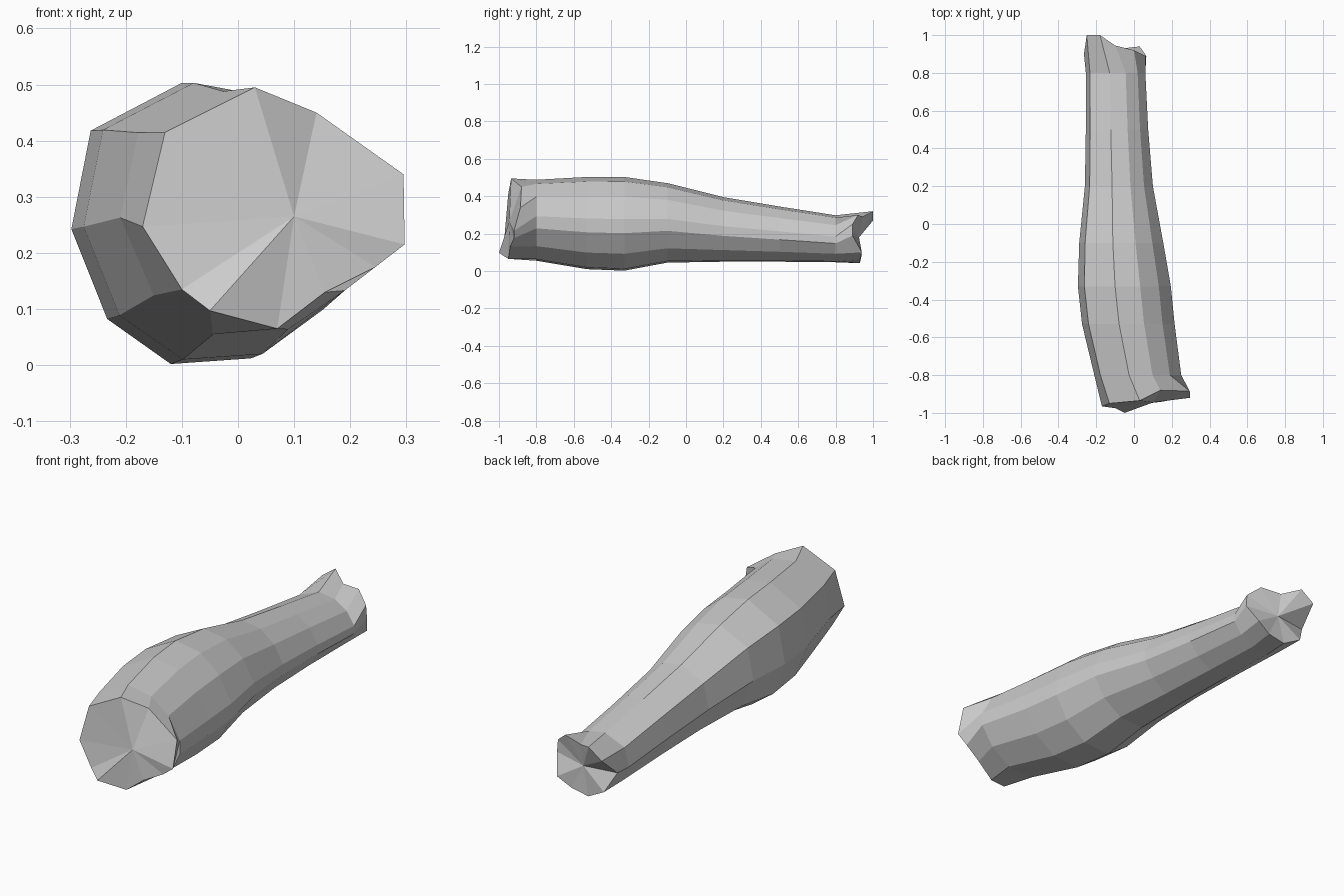
import bpy, bmesh

# Front rim (x, y, z), eleven corners starting at the left side, going over the top
FRONT = [(-.17, -.965, .247), (-.13, -.95, .415), (.03, -.935, .495), (.14, -.88, .45),
         (.295, -.885, .34), (.297, -.92, .215), (.245, -.92, .175), (.155, -.94, .13),
         (.07, -.95, .065), (-.05, -1.0, .097), (-.10, -.975, .135)]
# Ragged back rim, same corner order
BACK = [(-.265, .90, .18), (-.25, 1.0, .27), (-.18, 1.0, .32), (-.10, .945, .29),
        (0, .92, .30), (.06, .89, .25), (.065, .89, .19), (.03, .94, .10),
        (-.04, .93, .06), (-.13, .93, .042), (-.22, .94, .09)]
# Cross-section of the body in a unit box
PROFILE = [(0, .48), (.07, .83), (.40, 1), (.67, .95), (.87, .79), (1, .55),
           (1, .40), (.87, .18), (.65, .02), (.36, 0), (.13, .16)]
# Body stations: y, left, right, bottom, top
STATIONS = [(-.80, -.21, .25, .055, .488), (-.53, -.275, .215, .01, .503),
            (-.33, -.297, .195, .002, .503), (-.10, -.29, .155, .045, .47),
            (.20, -.26, .10, .05, .395), (.50, -.255, .075, .05, .345),
            (.80, -.255, .06, .047, .298)]


def station_ring(y, x0, x1, z0, z1):
    return [(x0 + u * (x1 - x0), y, z0 + v * (z1 - z0)) for u, v in PROFILE]


bm = bmesh.new()
rings = [[bm.verts.new(p) for p in ring]
         for ring in [FRONT] + [station_ring(*s) for s in STATIONS] + [BACK]]
n = len(PROFILE)

# Skin between rings
for a, b in zip(rings, rings[1:]):
    for i in range(n):
        j = (i + 1) % n
        bm.faces.new((a[i], a[j], b[j], b[i]))

# Fan caps on both ends
for ring, centre in ((rings[0], (.10, -.945, .265)), (rings[-1], (-.10, .925, .18))):
    c = bm.verts.new(centre)
    for i in range(n):
        bm.faces.new((c, ring[i], ring[(i + 1) % n]))

bmesh.ops.recalc_face_normals(bm, faces=bm.faces[:])
mesh = bpy.data.meshes.new("log")
bm.to_mesh(mesh)
bm.free()
log = bpy.data.objects.new("log", mesh)
bpy.context.collection.objects.link(log)
